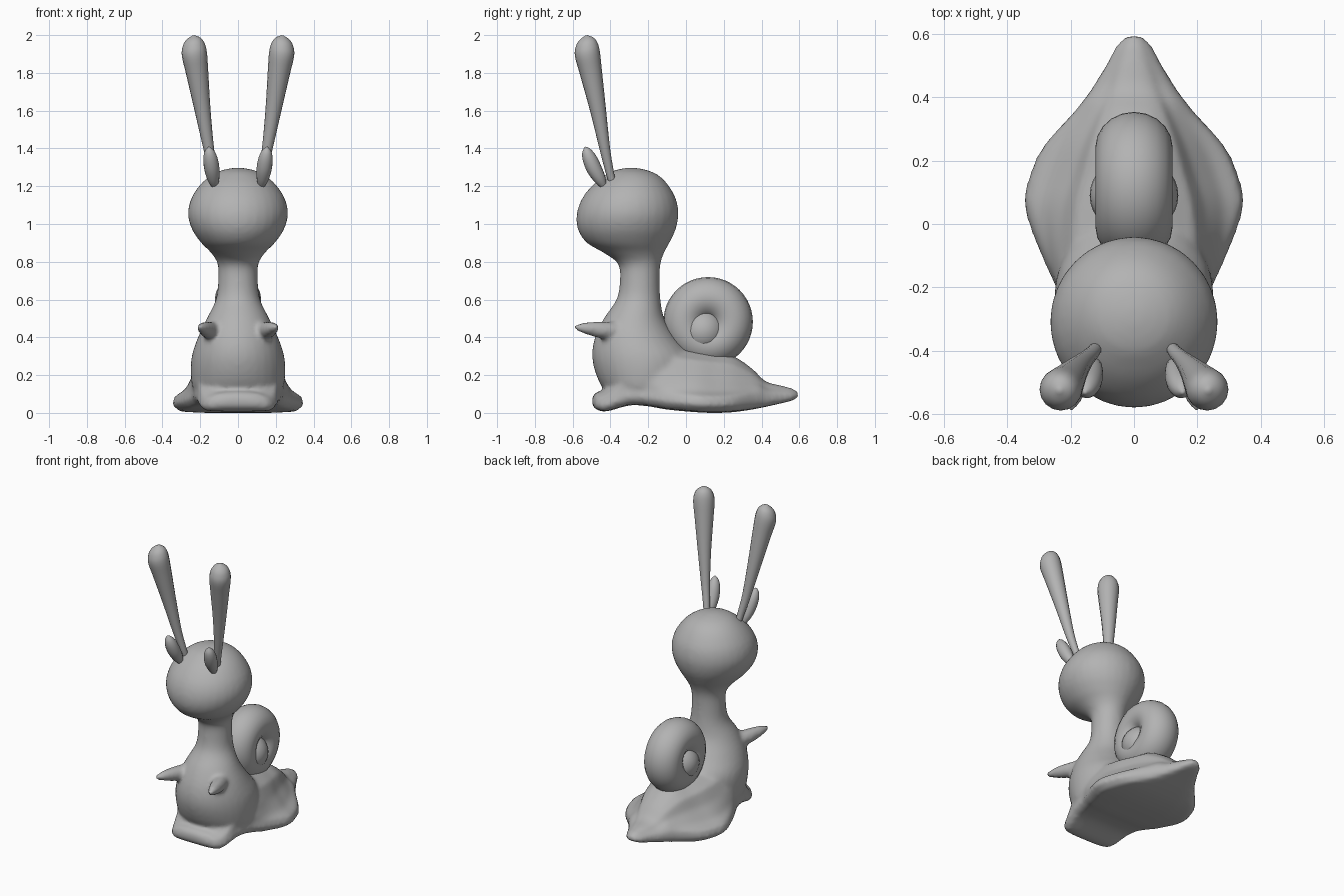
import bpy, bmesh, math
from mathutils import Vector

if "Cube" in bpy.data.objects:
    bpy.data.objects.remove(bpy.data.objects["Cube"])

grey = bpy.data.materials.new("clay grey")
grey.diffuse_color = (0.45, 0.45, 0.45, 1)
grey.use_nodes = True
grey.node_tree.nodes["Principled BSDF"].inputs["Base Color"].default_value = grey.diffuse_color


def resample(rows, n=4):
    """Smooth Catmull-Rom interpolation of a table of rows."""
    out = []
    for i in range(len(rows) - 1):
        p = [rows[max(i - 1, 0)], rows[i], rows[i + 1], rows[min(i + 2, len(rows) - 1)]]
        for k in range(n):
            t = k / n
            out.append([0.5 * (2 * b + (c - a) * t + (2 * a - 5 * b + 4 * c - d) * t * t
                               + (3 * b - a - 3 * c + d) * t ** 3) for a, b, c, d in zip(*p)])
    return out + [list(rows[-1])]


def loft(bm, rings):
    """Skin closed rings of points and cap both ends."""
    vs = [[bm.verts.new(p) for p in r] for r in rings]
    n = len(vs[0])
    for a, b in zip(vs, vs[1:]):
        for i in range(n):
            bm.faces.new((a[i], a[(i + 1) % n], b[(i + 1) % n], b[i]))
    bm.faces.new(vs[0])
    bm.faces.new(vs[-1])


def tube(bm, rows, side, sides=16):
    """Round tube through rows of x, y, z, radius."""
    rows = resample(rows)
    axis = (Vector(rows[-1][:3]) - Vector(rows[0][:3])).normalized()
    u = axis.orthogonal().normalized()
    v = axis.cross(u)
    rings = []
    for x, y, z, r in rows:
        ring = []
        for i in range(sides):
            a = math.tau * i / sides
            p = Vector((x, y, z)) + max(r, 0.002) * (u * math.cos(a) + v * math.sin(a))
            ring.append((p.x * side, p.y, p.z))
        rings.append(ring)
    loft(bm, rings)


def finish(bm, name):
    bmesh.ops.recalc_face_normals(bm, faces=bm.faces)
    me = bpy.data.meshes.new(name)
    bm.to_mesh(me)
    bm.free()
    me.materials.append(grey)
    me.shade_smooth()
    ob = bpy.data.objects.new(name, me)
    bpy.context.collection.objects.link(ob)
    return ob


body = bmesh.new()

# Head, neck and belly: z, front y, back y, half width
torso = [(0.05, -.34, -.10, .17), (0.12, -.43, -.02, .235), (0.20, -.475, .03, .25), (0.30, -.497, .03, .245),
         (0.40, -.482, -.05, .212), (0.50, -.435, -.115, .165), (0.60, -.368, -.135, .117),
         (0.70, -.35, -.14, .105), (0.79, -.36, -.135, .108), (0.85, -.44, -.115, .145),
         (0.90, -.525, -.088, .195), (0.97, -.572, -.055, .243), (1.05, -.579, -.04, .265),
         (1.13, -.553, -.052, .25), (1.20, -.50, -.09, .207), (1.25, -.44, -.135, .155),
         (1.28, -.39, -.19, .10), (1.297, -.32, -.26, .03)]
loft(body, [[(w * math.cos(math.tau * i / 32),
              (f + b) / 2 + (b - f) / 2 * math.sin(math.tau * i / 32), z) for i in range(32)]
            for z, f, b, w in resample(torso)])

# Crawling foot and tail: y, skirt half width, body half width, underside z, top z
foot = [(-.497, .08, .06, .045, .08), (-.475, .16, .13, .018, .11), (-.42, .20, .17, .008, .13),
        (-.30, .23, .22, .04, .25), (-.20, .25, .24, .035, .32), (-.10, .295, .245, .018, .35),
        (.05, .348, .23, .004, .335), (.15, .333, .20, .0, .32), (.25, .285, .165, .004, .302),
        (.35, .195, .12, .018, .235), (.42, .14, .085, .032, .168), (.50, .09, .055, .05, .146),
        (.56, .058, .035, .065, .13), (.597, .02, .01, .085, .11)]
rings = []
for y, w, b, lo, hi in resample(foot):
    h = hi - lo
    t = min(0.1, h * 0.6)
    half = [(w * .5, lo), (w * .88, lo + t * .06), (w, lo + t * .4), (w * .96, lo + t * .85),
            (w * .45 + b * .55, lo + t * 1.15), (b * .97, lo + t + (h - t) * .4),
            (b * .8, lo + t + (h - t) * .75), (b * .45, hi - (h - t) * .06)]
    ring = [(0, lo)] + half + [(0, hi)] + [(-x, z) for x, z in reversed(half)]
    rings.append([(x, y, z) for x, z in ring])
loft(body, rings)

# Little pointed arms
arm = [(.12, -.34, .43, .05), (.155, -.44, .438, .046), (.178, -.51, .446, .036),
       (.195, -.565, .452, .022), (.205, -.602, .456, .004)]
for s in (1, -1):
    tube(body, arm, s)

# Fuse into one soft skin
snail_body = finish(body, "body")
rm = snail_body.modifiers.new("fuse", 'REMESH')
rm.mode = 'VOXEL'
rm.voxel_size = 0.014
rm.use_smooth_shade = True
sm = snail_body.modifiers.new("soften", 'SMOOTH')
sm.factor = 0.5
sm.iterations = 6

# Long stalks with rounded tips, and leaf-shaped ears in front of them
stalk = [(.115, -.385, 1.20, .018), (.13, -.405, 1.28, .022), (.155, -.43, 1.40, .028),
         (.187, -.465, 1.60, .042), (.216, -.503, 1.80, .059), (.231, -.522, 1.90, .067),
         (.235, -.526, 1.95, .058), (.236, -.527, 1.98, .038), (.236, -.527, 1.998, .006)]
ear = [(.122, -.43, 1.19, .012), (.13, -.455, 1.235, .031), (.138, -.485, 1.29, .04),
       (.146, -.51, 1.345, .038), (.152, -.527, 1.385, .025), (.155, -.534, 1.408, .004)]
for s, label in ((1, "right"), (-1, "left")):
    for rows, part in ((stalk, "stalk"), (ear, "ear")):
        bm = bmesh.new()
        tube(bm, rows, s)
        finish(bm, f"{label}_{part}")


# Coiled shell: fat outer whorl with a bulging hub
bm = bmesh.new()
N, M = 48, 20
grid = []
for i in range(N):
    a = math.tau * i / N
    ring = []
    for j in range(M):
        t = math.tau * j / M
        r = .125 + .112 * math.cos(t)
        ring.append(bm.verts.new((.122 * math.sin(t), .117 + r * math.cos(a), .482 + r * math.sin(a))))
    grid.append(ring)
for i in range(N):
    for j in range(M):
        bm.faces.new((grid[i][j], grid[(i + 1) % N][j],
                      grid[(i + 1) % N][(j + 1) % M], grid[i][(j + 1) % M]))
finish(bm, "shell_whorl")

bm = bmesh.new()
bmesh.ops.create_uvsphere(bm, u_segments=32, v_segments=16, radius=1)
for v in bm.verts:
    v.co = (v.co.x * .14, .09 + v.co.y * .125, .43 + v.co.z * .125)
finish(bm, "shell_hub")
